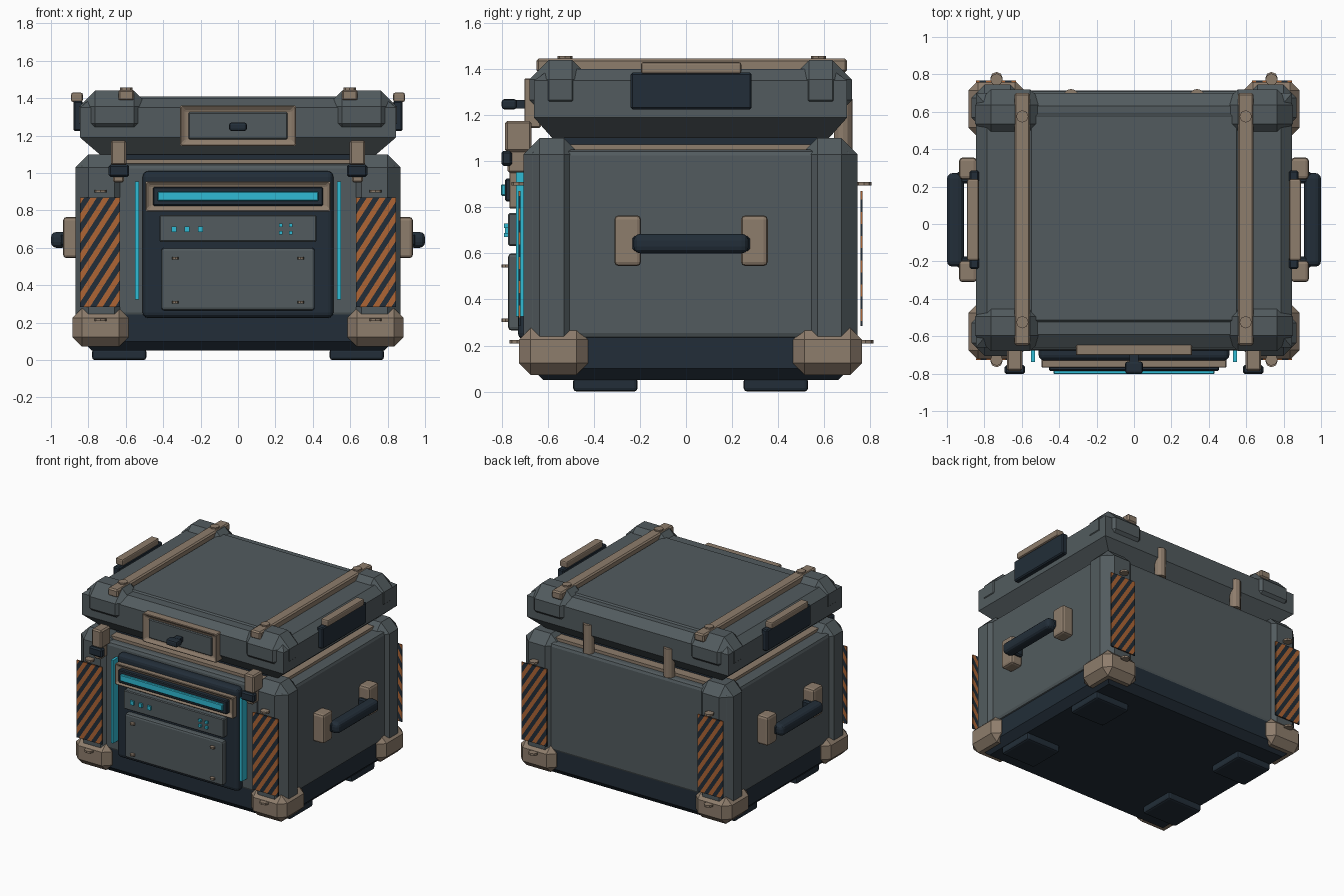
import bpy, bmesh, math
from mathutils import Vector

cube = bpy.data.objects.get("Cube")
if cube:
    bpy.data.objects.remove(cube, do_unlink=True)


def material(name, rgb):
    m = bpy.data.materials.new(name)
    m.use_nodes = True
    m.diffuse_color = (*rgb, 1)
    m.node_tree.nodes["Principled BSDF"].inputs["Base Color"].default_value = (*rgb, 1)
    return m


GREY = material("slate_grey", (0.085, 0.105, 0.113))
TAN = material("worn_tan", (0.27, 0.205, 0.15))
DARK = material("dark_navy", (0.016, 0.027, 0.04))
CYAN = material("glow_cyan", (0.03, 0.5, 0.66))
ORANGE = material("warning_orange", (0.42, 0.13, 0.035))

CY = 0.02  # depth centre of the case


def finish(name, bm, mats, bevel=0, seg=1):
    bmesh.ops.recalc_face_normals(bm, faces=bm.faces)
    me = bpy.data.meshes.new(name)
    bm.to_mesh(me)
    bm.free()
    ob = bpy.data.objects.new(name, me)
    bpy.context.collection.objects.link(ob)
    for m in mats:
        me.materials.append(m)
    if bevel:
        mod = ob.modifiers.new("bevel", "BEVEL")
        mod.width, mod.segments = bevel, seg
        mod.limit_method = "NONE"
    return ob


def cuboid(x, y, z):
    bm = bmesh.new()
    bmesh.ops.create_cube(bm, size=1)
    for v in bm.verts:
        v.co = Vector((a[0] if c < 0 else a[1] for a, c in zip((x, y, z), v.co)))
    return bm


def box(name, x, y, z, mat, bevel=0, seg=1):
    return finish(name, cuboid(x, y, z), [mat], bevel, seg)


def pair(name, x, y, z, mat, bevel=0, seg=1):
    """The same box on the +x and -x sides."""
    box("left_" + name, x, y, z, mat, bevel, seg)
    box("right_" + name, (-x[1], -x[0]), y, z, mat, bevel, seg)


def corners(name, x, d, z, mat, bevel=0, seg=1):
    """Four boxes, d being the distance range from the depth centre."""
    pair("front_" + name, x, (CY - d[1], CY - d[0]), z, mat, bevel, seg)
    pair("back_" + name, x, (CY + d[0], CY + d[1]), z, mat, bevel, seg)


def disc(name, x, y, z, r, h, mat, sides=8):
    bm = bmesh.new()
    bmesh.ops.create_cone(bm, cap_ends=True, segments=sides, radius1=r, radius2=r, depth=h)
    bmesh.ops.translate(bm, verts=bm.verts, vec=(x, y, z))
    return finish(name, bm, [mat])


def loft(name, rings, mat):
    """Stack of rectangles (half width, half depth, height)."""
    bm = bmesh.new()
    loops = [[bm.verts.new((sx * hx, CY + sy * hy, z))
              for sx, sy in ((1, 1), (-1, 1), (-1, -1), (1, -1))] for hx, hy, z in rings]
    for a, b in zip(loops, loops[1:]):
        for i in range(4):
            bm.faces.new((a[i], a[i - 1], b[i - 1], b[i]))
    bm.faces.new(loops[0])
    bm.faces.new(loops[-1])
    return finish(name, bm, [mat])


def frame(name, x, z, y, w, mat, bevel):
    """Rectangular border of width w facing the front."""
    bm = cuboid(x, y, z)
    front = [f for f in bm.faces if f.normal.y < -0.9]
    bmesh.ops.inset_region(bm, faces=front, thickness=w)
    bmesh.ops.translate(bm, verts=list({v for f in front for v in f.verts}), vec=(0, 0.02, 0))
    return finish(name, bm, [mat], bevel)


def hazard_plate(name, x, y, z, lean):
    """Thin plate sliced along slanted lines, alternate bands coloured."""
    bm = cuboid(x, y, z)
    across = Vector((-lean * 0.84, 0, 0.54))
    mid = Vector((sum(x) / 2, 0, sum(z) / 2))
    step = 0.0285
    for i in range(-12, 13):
        bmesh.ops.bisect_plane(bm, geom=bm.verts[:] + bm.edges[:] + bm.faces[:],
                               plane_co=mid + across * i * step, plane_no=across)
    for f in bm.faces:
        f.material_index = math.floor((f.calc_center_median() - mid).dot(across) / step) % 2
    return finish(name, bm, [ORANGE, DARK])


# Base, feet and main body
loft("base", [(0.78, 0.64, 0.05), (0.83, 0.69, 0.1), (0.83, 0.69, 0.25)], DARK)
corners("foot", (0.49, 0.78), (0.23, 0.51), (0, 0.06), DARK, 0.015, 2)
box("body", (-0.845, 0.845), (-0.675, 0.715), (0.23, 1.05), GREY, 0.025, 2)
box("lid_seal", (-0.76, 0.76), (-0.62, 0.66), (1.04, 1.072), TAN)
box("lid_core", (-0.7, 0.7), (-0.55, 0.59), (1.06, 1.12), DARK)
corners("post", (0.59, 0.87), (0.48, 0.725), (0.15, 1.1), GREY, 0.07)
corners("corner_guard", (0.585, 0.885), (0.445, 0.745), (0.073, 0.275), TAN, 0.05)

# Lid
loft("lid", [(0.74, 0.6, 1.1), (0.845, 0.68, 1.19),
             (0.845, 0.68, 1.35), (0.785, 0.61, 1.4)], GREY)
box("lid_panel", (-0.56, 0.56), (-0.525, 0.59), (1.38, 1.41), GREY, 0.012)
corners("lid_corner", (0.47, 0.85), (0.43, 0.7), (1.18, 1.44), GREY, 0.085)
pair("lid_bar", (0.555, 0.64), (-0.65, 0.7), (1.385, 1.445), TAN, 0.01)
for sx in (-1, 1):
    for y in (-0.525, 0.575):
        disc("lid_bar_bolt", sx * 0.597, y, 1.448, 0.033, 0.016, TAN)
pair("lid_side_pad", (0.83, 0.88), (-0.24, 0.285), (1.225, 1.385), DARK, 0.008)
pair("lid_side_grip", (0.83, 0.892), (-0.195, 0.24), (1.38, 1.43), TAN, 0.01, 2)

# Lid front plate and knob
frame("lid_plate_frame", (-0.31, 0.31), (1.145, 1.36), (-0.705, -0.63), 0.04, TAN, 0.006)
box("lid_plate", (-0.265, 0.265), (-0.695, -0.65), (1.18, 1.325), GREY, 0.006)
box("lid_knob_stem", (-0.025, 0.025), (-0.76, -0.69), (1.23, 1.265), DARK)
box("lid_knob", (-0.047, 0.047), (-0.8, -0.735), (1.225, 1.27), DARK, 0.012, 2)

# Side carry handles
for y in (-0.253, 0.297):
    pair("handle_mount", (0.84, 0.935), (y - 0.058, y + 0.058), (0.545, 0.765), TAN, 0.018, 2)
    pair("handle_arm", (0.85, 0.95), (y - 0.03 * (1 if y < 0 else -1) + (0.05 if y < 0 else -0.11),
                                      y - 0.03 * (1 if y < 0 else -1) + (0.11 if y < 0 else -0.05)),
         (0.61, 0.675), DARK, 0.01)
pair("handle_grip", (0.91, 1.0), (-0.228, 0.272), (0.6, 0.685), DARK, 0.03, 3)

# Front control panel
box("control_panel", (-0.51, 0.51), (-0.73, -0.65), (0.225, 1.01), DARK, 0.03, 3)
frame("display_frame", (-0.495, 0.495), (0.795, 0.955), (-0.77, -0.71), 0.035, TAN, 0.006)
box("display_bezel", (-0.455, 0.455), (-0.785, -0.73), (0.825, 0.925), DARK, 0.006)
box("display_light", (-0.43, 0.43), (-0.803, -0.77), (0.85, 0.9), CYAN, 0.005)
box("button_strip", (-0.42, 0.42), (-0.772, -0.71), (0.632, 0.775), GREY, 0.006)
box("service_panel", (-0.41, 0.41), (-0.772, -0.71), (0.265, 0.6), GREY, 0.015, 2)
for x in (-0.342, -0.272, -0.2):
    box("indicator", (x - 0.014, x + 0.014), (-0.785, -0.76), (0.685, 0.715), CYAN)
for x in (0.228, 0.282):
    for z in (0.68, 0.72):
        box("status_dot", (x - 0.01, x + 0.01), (-0.79, -0.76), (z - 0.009, z + 0.009), CYAN)
for x in (-0.335, 0.335):
    for z in (0.31, 0.545):
        disc("panel_screw", x, -0.783, z, 0.018, 0.014, TAN)
pair("light_strip", (0.53, 0.55), (-0.738, -0.66), (0.325, 0.955), CYAN)

# Front latches and rear hinges
pair("latch", (0.597, 0.68), (-0.785, -0.67), (1.04, 1.175), TAN, 0.01)
pair("latch_tail", (0.61, 0.667), (-0.775, -0.69), (0.95, 1.05), TAN, 0.008)
pair("latch_clip", (0.582, 0.692), (-0.802, -0.755), (0.98, 1.045), DARK, 0.01)
for sx in (-1, 1):
    disc("hinge", sx * 0.337, 0.682, 1.16, 0.04, 0.22, TAN, 12)

# Hazard plates with their bolts
for sx in (-1, 1):
    px = sorted((sx * 0.845, sx * 0.632))
    hazard_plate("front_hazard_plate", px, (-0.727, -0.718), (0.285, 0.87), 1)
    hazard_plate("back_hazard_plate", px, (0.757, 0.766), (0.285, 0.87), -1)
    for side, y in (("front", -0.725), ("back", 0.772)):
        for z, dy in ((0.903, 0), (0.216, 0.008)):
            disc(side + "_plate_bolt", sx * 0.735, y + math.copysign(dy, y), z, 0.033, 0.015, TAN)
